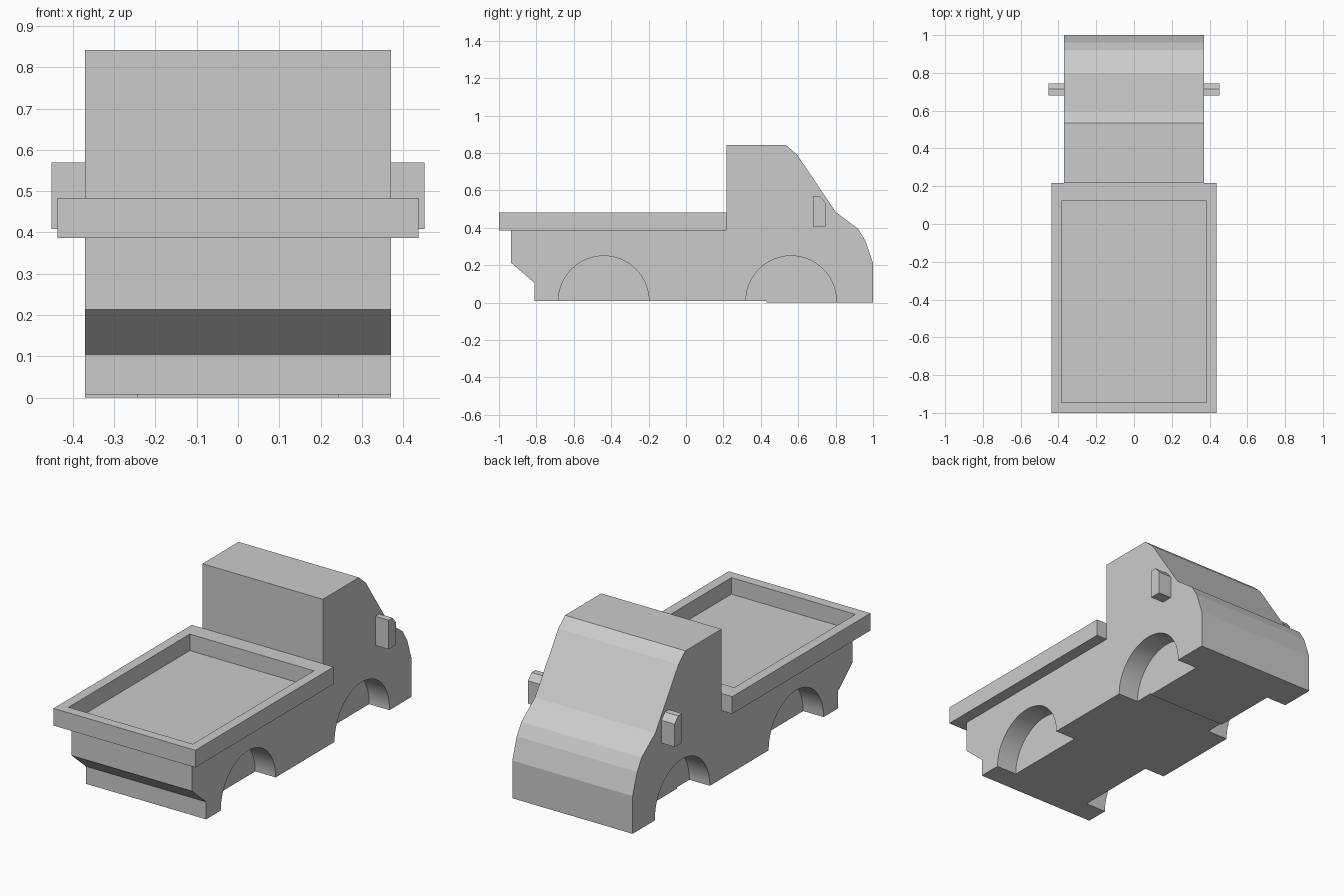
import bpy, bmesh, math
from mathutils import Matrix

if "Cube" in bpy.data.objects:
    bpy.data.objects.remove(bpy.data.objects["Cube"])

grey = bpy.data.materials.new("light grey")
grey.use_nodes = True
grey.diffuse_color = (0.6, 0.6, 0.6, 1)
grey.node_tree.nodes["Principled BSDF"].inputs["Base Color"].default_value = (0.6, 0.6, 0.6, 1)


def make_object(name, bm):
    bmesh.ops.recalc_face_normals(bm, faces=bm.faces)
    mesh = bpy.data.meshes.new(name)
    bm.to_mesh(mesh)
    bm.free()
    mesh.materials.append(grey)
    obj = bpy.data.objects.new(name, mesh)
    bpy.context.collection.objects.link(obj)
    return obj


def activate(obj):
    bpy.ops.object.select_all(action='DESELECT')
    obj.select_set(True)
    bpy.context.view_layer.objects.active = obj


def side_extrusion(name, profile, x0, x1):
    """Extrude a (y, z) side profile from x0 to x1."""
    bm = bmesh.new()
    face = bm.faces.new([bm.verts.new((x0, y, z)) for y, z in profile])
    new = bmesh.ops.extrude_face_region(bm, geom=[face])["geom"]
    bmesh.ops.translate(bm, vec=(x1 - x0, 0, 0),
                        verts=[g for g in new if isinstance(g, bmesh.types.BMVert)])
    return make_object(name, bm)


# Cab and chassis in one side profile
body = side_extrusion("cab_and_chassis", [
    (-0.81, 0.008), (-0.81, 0.105), (-0.935, 0.213), (-0.935, 0.388),
    (0.217, 0.388), (0.217, 0.842), (0.535, 0.842), (0.595, 0.79),
    (0.80, 0.485), (0.92, 0.395), (0.96, 0.33), (1.0, 0.21),
    (1.0, 0.0), (0.43, 0.0), (0.43, 0.008)], -0.371, 0.371)

# Wheel arches cut into both flanks
for y in (-0.44, 0.562):
    for side in (-1, 1):
        bm = bmesh.new()
        bmesh.ops.create_cone(
            bm, cap_ends=True, segments=64, radius1=0.242, radius2=0.242, depth=0.2,
            matrix=Matrix.Translation((side * 0.345, y, 0.008)) @ Matrix.Rotation(math.pi / 2, 4, 'Y'))
        cutter = make_object("arch_cutter", bm)
        cutter.hide_render = True
        cut = body.modifiers.new("wheel_arch", 'BOOLEAN')
        cut.operation = 'DIFFERENCE'
        cut.solver = 'EXACT'
        cut.object = cutter
        activate(body)
        bpy.ops.object.modifier_apply(modifier=cut.name)
        bpy.data.objects.remove(cutter)

# Smooth arch walls, crisp body panels
activate(body)
bpy.ops.object.shade_smooth_by_angle(angle=math.radians(12))

# Load bed: a slab with a recessed floor
bm = bmesh.new()
bmesh.ops.create_cube(bm, size=1, matrix=Matrix.Translation((0, -0.3915, 0.435))
                      @ Matrix.Diagonal((0.874, 1.217, 0.096, 1)))
bm.normal_update()
top = max(bm.faces, key=lambda f: f.normal.z)
bmesh.ops.inset_region(bm, faces=[top], thickness=0.077)
low = bmesh.ops.extrude_face_region(bm, geom=[top])["geom"]
bmesh.ops.translate(bm, vec=(0, 0, -0.092),
                    verts=[g for g in low if isinstance(g, bmesh.types.BMVert)])
if top.is_valid:
    bmesh.ops.delete(bm, geom=[top], context='FACES_ONLY')
# Stretch the opening to leave a slightly wider rail next to the cab
for v in bm.verts:
    if v.co.y > 0 and abs(v.co.x) < 0.40:
        v.co.y = 0.122
make_object("load_bed", bm)

# Side mirrors with a chamfered upper edge
mirror = [(0.68, 0.408), (0.68, 0.57), (0.715, 0.57), (0.745, 0.535), (0.745, 0.408)]
side_extrusion("left_mirror", mirror, 0.365, 0.452)
side_extrusion("right_mirror", mirror, -0.365, -0.452)
